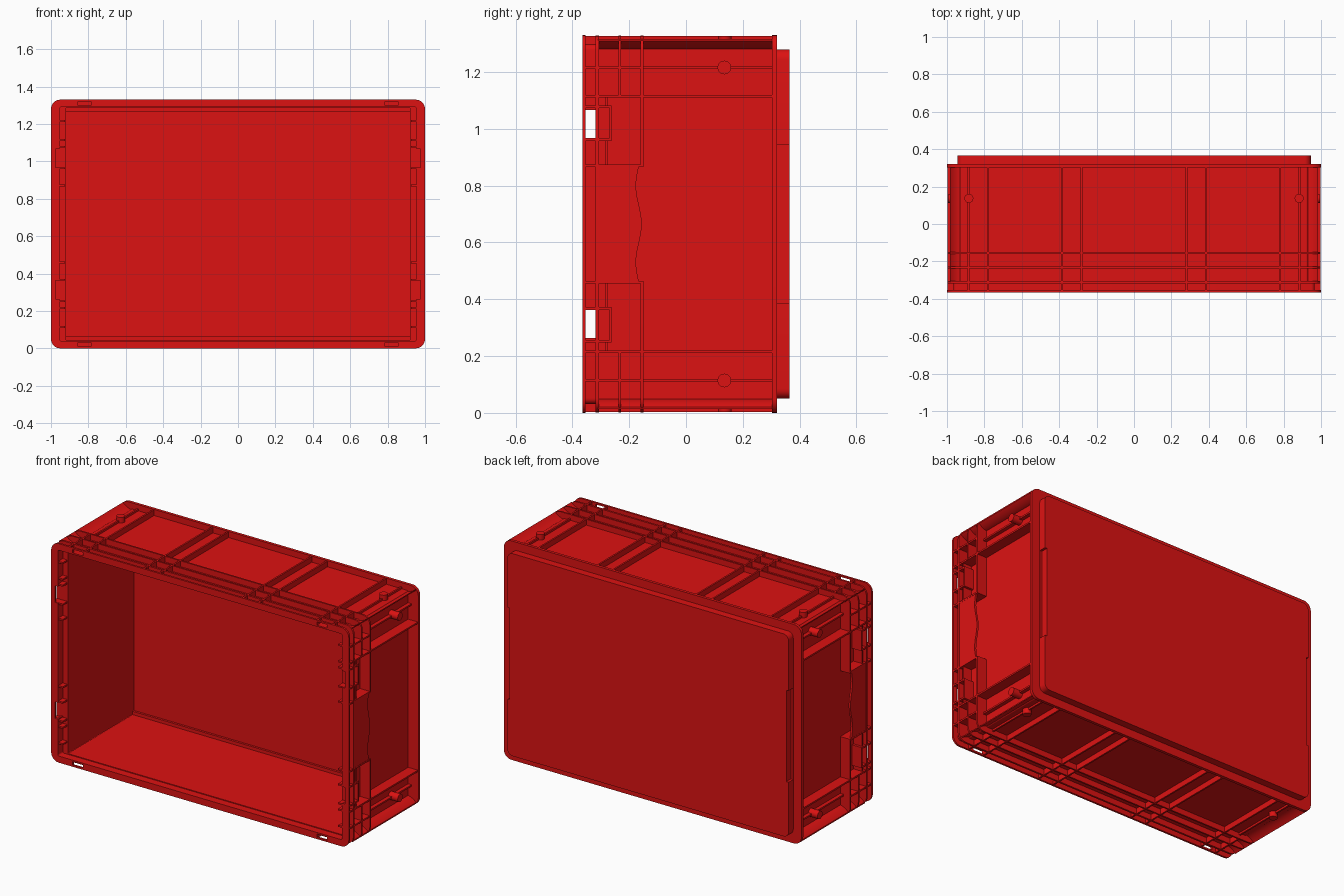
import bpy, bmesh, math

if "Cube" in bpy.data.objects:
    bpy.data.objects.remove(bpy.data.objects["Cube"])

C = 0.665                      # centre height
HX, HZ = 1.0, 0.665            # outer half sizes
WX, WZ = 0.932, 0.628          # outer face of the thin wall
S = (-1, 1)

red = bpy.data.materials.new("red_plastic")
red.diffuse_color = (0.72, 0.006, 0.006, 1)
red.use_nodes = True
red.node_tree.nodes["Principled BSDF"].inputs["Base Color"].default_value = red.diffuse_color


def finish(name, bm):
    bmesh.ops.recalc_face_normals(bm, faces=bm.faces)
    me = bpy.data.meshes.new(name)
    bm.to_mesh(me)
    bm.free()
    ob = bpy.data.objects.new(name, me)
    bpy.context.collection.objects.link(ob)
    me.materials.append(red)
    return ob


def smooth(ob):
    bpy.ops.object.select_all(action='DESELECT')
    ob.select_set(True)
    bpy.context.view_layer.objects.active = ob
    bpy.ops.object.shade_smooth_by_angle(angle=math.radians(30))


def outline(hx, hz, r, n=6):
    pts = []
    for k, (sx, sz) in enumerate(((1, 1), (-1, 1), (-1, -1), (1, -1))):
        for i in range(n + 1):
            a = math.pi / 2 * (k + i / n)
            pts.append((sx * (hx - r) + r * math.cos(a),
                        C + sz * (hz - r) + r * math.sin(a)))
    return pts


def frame(name, outer, inner, y0, y1):
    """Rounded rectangular ring; solid slab when inner is None."""
    bm = bmesh.new()

    def loop(o, y):
        return [bm.verts.new((x, y, z)) for x, z in outline(*o)]

    def bridge(a, b):
        for i in range(len(a)):
            j = (i + 1) % len(a)
            bm.faces.new((a[i], a[j], b[j], b[i]))

    a, b = loop(outer, y0), loop(outer, y1)
    bridge(a, b)
    if inner:
        c, d = loop(inner, y0), loop(inner, y1)
        bridge(c, d)
        bridge(a, c)
        bridge(b, d)
    else:
        bm.faces.new(a)
        bm.faces.new(b)
    return finish(name, bm)


def add_box(bm, x0, x1, y0, y1, z0, z1):
    v = [bm.verts.new((x, y, z)) for x in (x0, x1) for y in (y0, y1) for z in (z0, z1)]
    for f in ((0, 1, 3, 2), (4, 6, 7, 5), (0, 4, 5, 1), (2, 3, 7, 6), (0, 2, 6, 4), (1, 5, 7, 3)):
        bm.faces.new([v[i] for i in f])


def boxes(name, specs, mirror=True):
    """Boxes as (x0,x1,y0,y1,z0,z1), z measured from the centre, mirrored in x and z."""
    bm = bmesh.new()
    for x0, x1, y0, y1, z0, z1 in specs:
        for sx in S:
            for sz in (S if z0 > 0 else (1,)):
                add_box(bm, *sorted((sx * x0, sx * x1)), y0, y1,
                        *sorted((C + sz * z0, C + sz * z1)))
    return finish(name, bm)


def cut(ob, specs):
    cutter = boxes("cutter", specs)
    m = ob.modifiers.new("cut", 'BOOLEAN')
    m.operation, m.solver, m.object = 'DIFFERENCE', 'EXACT', cutter
    bpy.ops.object.select_all(action='DESELECT')
    bpy.context.view_layer.objects.active = ob
    bpy.ops.object.modifier_apply(modifier=m.name)
    bpy.data.objects.remove(cutter)


# Thin walls, floor and stacking foot
wall = (WX, WZ, 0.012)
frame("walls", wall, (0.92, 0.62, 0.004), -0.315, 0.32)
foot = frame("base_foot", (0.945, 0.615, 0.035), None, 0.315, 0.365)
cut(foot, [(0.93, 1.0, 0.321, 0.4, -0.278, 0.278)])
base_flange = frame("base_flange", (HX, HZ, 0.05), (0.92, 0.6, 0.004), 0.302, 0.32)

# Rim with stacking recess, slots and side notches
notch = (0.925, 0.975, -0.4, -0.3, 0.302, 0.402)
rim = frame("rim_flange", (HX, HZ, 0.05), (0.955, 0.625, 0.01), -0.365, -0.353)
cut(rim, [notch, (0.785, 0.855, -0.4, -0.3, 0.634, 0.655)])
collar = frame("rim_collar", (0.966, 0.633, 0.02), (0.955, 0.625, 0.01), -0.36, -0.31)
cut(collar, [notch])
ledge = frame("rim_ledge", (HX - 0.002, HZ - 0.002, 0.05), (0.92, 0.62, 0.004), -0.318, -0.306)

# Ribs that run around the box, interrupted on the short sides
hoop_a = frame("upper_hoop", (0.998, 0.663, 0.05), (0.925, 0.624, 0.008), -0.238, -0.228)
cut(hoop_a, [(WX, 1.1, -0.3, -0.2, -0.45, 0.45)])
hoop_b = frame("lower_hoop", (0.998, 0.663, 0.05), (0.925, 0.624, 0.008), -0.160, -0.150)
cut(hoop_b, [(WX, 1.1, -0.2, -0.1, -0.205, 0.205)])
for o in (base_flange, rim, collar, ledge, hoop_a, hoop_b, foot):
    smooth(o)

# Cross ribs on the long sides
T = 0.005
specs = [(x - T, x + T, -0.36, 0.305, 0.625, 0.662) for x in (0.28, 0.385, 0.78)]
specs += [(0.885 - T, 0.885 + T, -0.36, -0.155, 0.625, 0.662),
          (0.885 - T, 0.885 + T, -0.155, 0.305, 0.625, 0.64)]
boxes("long_side_ribs", specs)

# Cross ribs and notch pockets on the short sides
specs = [(0.925, 0.997, -0.36, 0.305, 0.45 - T, 0.45 + T),
         (0.925, 0.997, -0.36, -0.155, 0.55 - T, 0.55 + T),
         (0.925, 0.955, -0.155, 0.305, 0.55 - T, 0.55 + T),
         (0.925, 0.997, -0.36, -0.150, 0.205 - T, 0.205 + T),
         (0.925, 0.997, -0.36, -0.262, 0.298 - T, 0.298 + T),
         (0.925, 0.997, -0.36, -0.262, 0.413 - T, 0.413 + T),
         (0.925, 0.997, -0.270, -0.262, 0.298, 0.413),
         (0.925, 0.990, -0.285, -0.277, 0.205, 0.298),
         (0.925, 0.990, -0.285, -0.277, 0.413, 0.45)]
boxes("short_side_ribs", specs)

# Curved fins at the four corners
bm = bmesh.new()
for sx in S:
    for sz in S:
        pts = []
        for i in range(7):
            a = math.pi / 2 * i / 6
            pts.append((0.92 + 0.065 * math.sin(a), 0.622 + 0.03 * math.sin(a) ** 2))
        pts += [(x, z - 0.008) for x, z in reversed(pts)]
        lo = [bm.verts.new((sx * x, -0.31, C + sz * z)) for x, z in pts]
        hi = [bm.verts.new((sx * x, 0.305, C + sz * z)) for x, z in pts]
        bm.faces.new(lo)
        bm.faces.new(hi)
        for i in range(len(pts)):
            j = (i + 1) % len(pts)
            bm.faces.new((lo[i], lo[j], hi[j], hi[i]))
smooth(finish("corner_fins", bm))

# Wavy grips on the short sides
for sx, side in ((-1, "left"), (1, "right")):
    bm = bmesh.new()
    prof = [(-0.312, 0.205), (-0.312, -0.205)]
    for i in range(25):
        dz = -0.205 + 0.41 * i / 24
        prof.append((-0.166 + 0.01 * math.cos(math.tau * dz / 0.27), dz))
    a = [bm.verts.new((sx * 0.984, y, C + z)) for y, z in prof]
    b = [bm.verts.new((sx * 0.996, y, C + z)) for y, z in prof]
    bm.faces.new(a)
    bm.faces.new(b)
    for i in range(len(a)):
        j = (i + 1) % len(a)
        bm.faces.new((a[i], a[j], b[j], b[i]))
    smooth(finish(side + "_grip", bm))

# Round pins on all four sides
def pin(name, loc, rot, depth):
    bpy.ops.mesh.primitive_cylinder_add(vertices=24, radius=0.024, depth=depth,
                                        location=loc, rotation=rot)
    ob = bpy.context.object
    ob.name = name
    ob.data.materials.append(red)
    smooth(ob)


for s in S:
    for t in S:
        pin("long_side_pin", (s * 0.883, 0.137, C + t * 0.642), (0, 0, 0), 0.038)
        pin("short_side_pin", (s * 0.96, 0.135, C + t * 0.551), (0, math.pi / 2, 0), 0.07)
